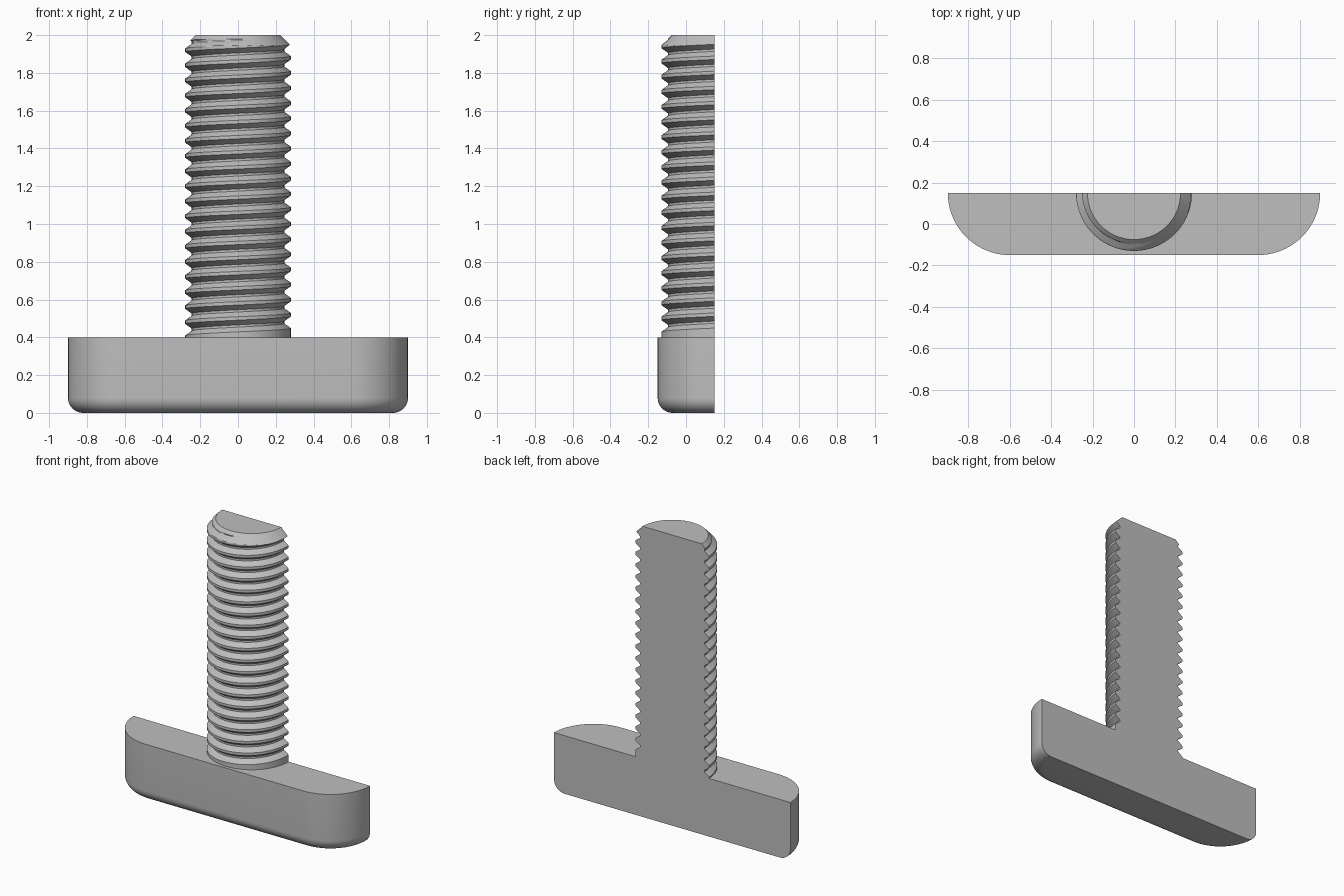
import bpy, bmesh, math

if "Cube" in bpy.data.objects:
    bpy.data.objects.remove(bpy.data.objects["Cube"])

BACK = 0.15            # cut plane, also the bolt axis
PITCH, R_OUT, R_IN = 0.08, 0.28, 0.245
SEG = 64
bm = bmesh.new()


def vert(x, y, z):
    return bm.verts.new((x, y, z))


def skin(columns):
    for a, b in zip(columns, columns[1:]):
        for i in range(len(a) - 1):
            bm.faces.new((a[i], b[i], b[i + 1], a[i + 1]))


# Threaded shank: columns of a helical profile swept around the front half
def thread_radius(offset):
    d = abs((offset + PITCH / 2) % PITCH - PITCH / 2)   # distance to groove centre
    return R_IN + (R_OUT - R_IN) * min(max((d - 0.006) / 0.025, 0), 1)


def shank_column(t):
    first = 0.44 + PITCH * t                # t runs 0..0.5 of a turn
    profile = [(0.4, R_OUT)]
    for k in range(19):
        for dz in (-0.031, -0.006, 0.006, 0.031):
            profile.append((first + k * PITCH + dz, thread_radius(dz)))
    z0 = profile[-1][0]
    for i in range(1, 25):
        z = z0 + (2 - z0) * i / 24
        profile.append((z, thread_radius(z - first)))
    ang = math.pi + t * math.tau
    col = []
    for z, r in profile:
        r = min(r, 0.225 + 2 - z)           # end chamfer
        col.append(vert(r * math.cos(ang), BACK + r * math.sin(ang), z))
    return col


shank = [shank_column(0.5 * i / SEG) for i in range(SEG + 1)]
skin(shank)
bm.faces.new([c[-1] for c in shank])        # flat tip


# Head: half bar with round ends and a rounded bottom edge
def head_column(cx, ang):
    f = 0.08
    rings = [(0.3 - f + f * math.sin(a), f - f * math.cos(a))
             for a in (math.pi / 2 * i / 10 for i in range(11))] + [(0.3, 0.4)]
    return [vert(cx + r * math.cos(ang), BACK + r * math.sin(ang), z) for r, z in rings]


N = 20
head = [head_column(-0.6, math.pi + math.pi / 2 * i / N) for i in range(N + 1)]
head += [head_column(0.6, 1.5 * math.pi + math.pi / 2 * i / N) for i in range(N + 1)]
skin(head)
bm.faces.new([c[0] for c in reversed(head)])                                # bottom
bm.faces.new([c[-1] for c in head] + [c[0] for c in reversed(shank)])       # shoulder

# Flat cut face through the whole bolt
bm.faces.new(head[0] + shank[0] + shank[-1][::-1] + head[-1][::-1])

bmesh.ops.recalc_face_normals(bm, faces=bm.faces)
mesh = bpy.data.meshes.new("half_t_bolt")
bm.to_mesh(mesh)
bm.free()
bolt = bpy.data.objects.new("half_t_bolt", mesh)
bpy.context.collection.objects.link(bolt)

steel = bpy.data.materials.new("grey_steel")
steel.diffuse_color = (0.52, 0.52, 0.52, 1)
steel.use_nodes = True
steel.node_tree.nodes["Principled BSDF"].inputs["Base Color"].default_value = steel.diffuse_color
mesh.materials.append(steel)

bpy.context.view_layer.objects.active = bolt
bolt.select_set(True)
bpy.ops.object.shade_smooth_by_angle(angle=math.radians(30))
